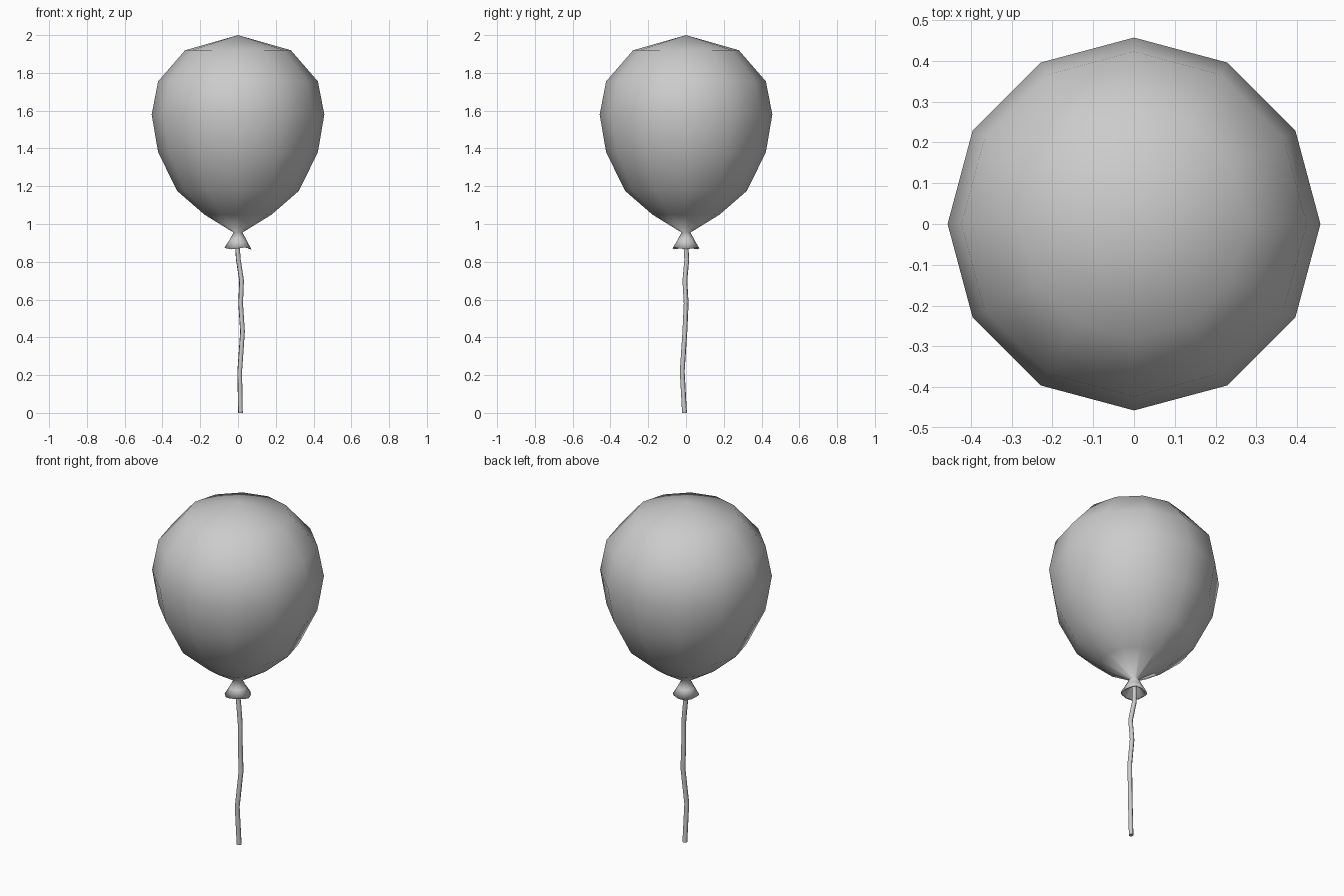
import bpy, bmesh
from math import cos, sin, pi

if "Cube" in bpy.data.objects:
    bpy.data.objects.remove(bpy.data.objects["Cube"])

SIDES = 12


def lathe(name, profile, wave=None, top=None, bottom=None):
    """Revolve (radius, z) rings; wave maps ring index to rim ripple height."""
    wave = wave or {}
    bm = bmesh.new()
    rings = []
    for i, (r, z) in enumerate(profile):
        ring = []
        for k in range(SIDES):
            a = 2 * pi * k / SIDES
            ring.append(bm.verts.new((r * cos(a), r * sin(a), z - wave.get(i, 0) * cos(3 * a))))
        rings.append(ring)
    for upper, lower in zip(rings, rings[1:]):
        for k in range(SIDES):
            n = (k + 1) % SIDES
            bm.faces.new((upper[k], lower[k], lower[n], upper[n]))
    # closing points
    for ring, z in ((rings[0], top), (rings[-1], bottom)):
        if z is not None:
            tip = bm.verts.new((0, 0, z))
            for k in range(SIDES):
                bm.faces.new((ring[k], ring[(k + 1) % SIDES], tip))
    bmesh.ops.recalc_face_normals(bm, faces=bm.faces)
    for f in bm.faces:
        f.smooth = True
    mesh = bpy.data.meshes.new(name)
    bm.to_mesh(mesh)
    bm.free()
    obj = bpy.data.objects.new(name, mesh)
    bpy.context.collection.objects.link(obj)
    return obj


# Balloon body with pinched neck and hollow flared lip
lathe("balloon",
      [(0.28, 1.92), (0.423, 1.755), (0.457, 1.58), (0.423, 1.38),
       (0.322, 1.175), (0.178, 1.05), (0.024, 0.955),
       (0.045, 0.915), (0.071, 0.871), (0.06, 0.872), (0.016, 0.94)],
      wave={8: 0.005, 9: 0.005}, top=2.0, bottom=0.945)

# Slightly bent string, bottom to top
path = [(0.013, -0.008, 0.0), (0.009, -0.02, 0.22), (0.024, -0.006, 0.43),
        (0.014, 0.001, 0.58), (0.019, -0.006, 0.70), (0.002, 0.004, 0.81),
        (-0.003, 0.0, 0.88), (0.0, 0.0, 0.945)]
curve = bpy.data.curves.new("string", 'CURVE')
curve.dimensions = '3D'
curve.bevel_depth = 0.013
curve.bevel_resolution = 1
curve.use_fill_caps = True
spline = curve.splines.new('POLY')
spline.points.add(len(path) - 1)
for p, co in zip(spline.points, path):
    p.co = (*co, 1)
    p.radius = 1.0
spline.use_smooth = True
string = bpy.data.objects.new("string", curve)
bpy.context.collection.objects.link(string)
